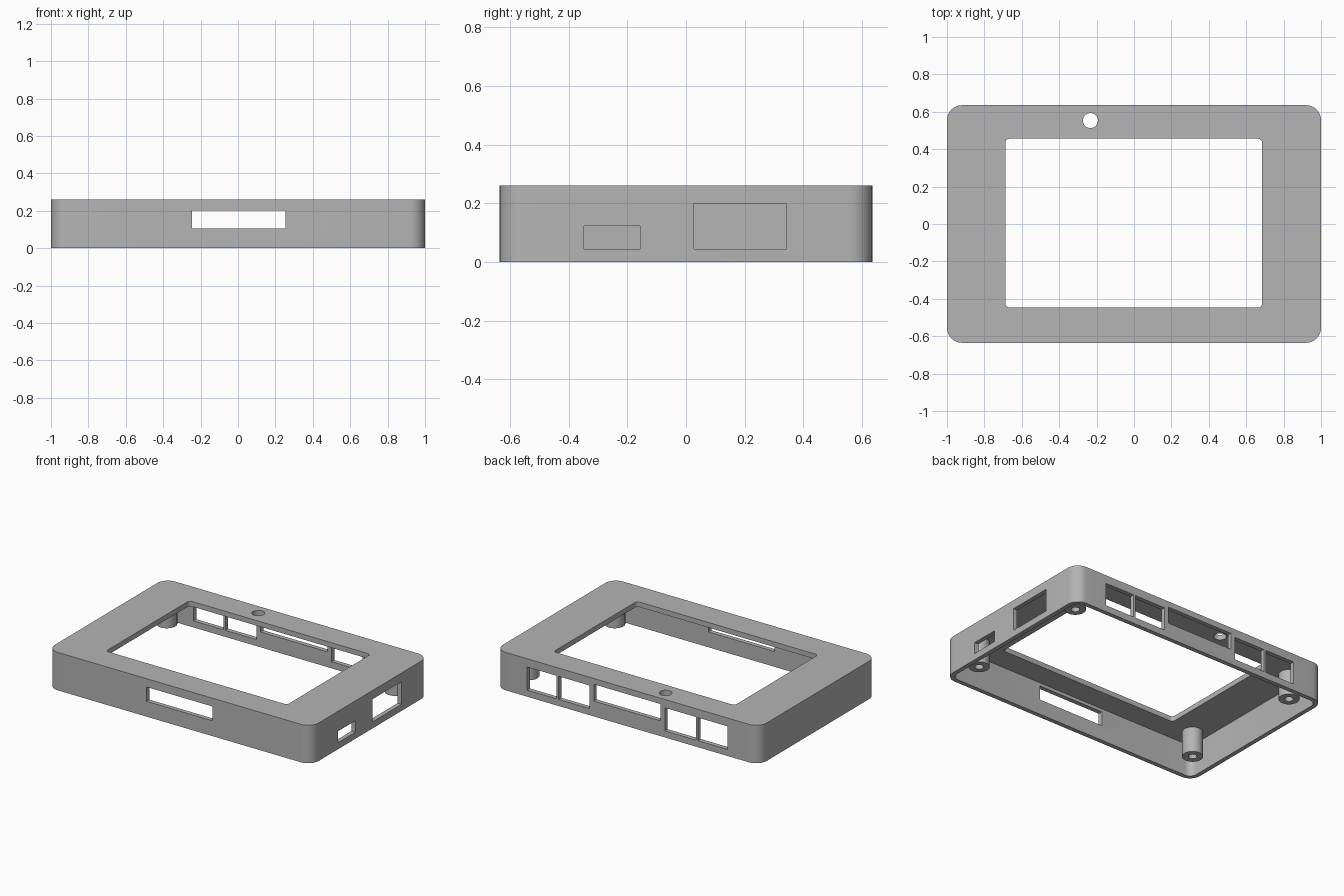
import bpy, bmesh
from math import cos, sin, pi, radians

old = bpy.data.objects.get("Cube")
if old:
    bpy.data.objects.remove(old)

HX, HY, H = 1.0, 0.635, 0.26     # outer half sizes and height
WALL, TOP = 0.03, 0.225          # wall thickness, underside of the top plate

grey = bpy.data.materials.new("plain grey")
grey.use_nodes = True
grey.diffuse_color = (0.46, 0.46, 0.46, 1)
grey.node_tree.nodes["Principled BSDF"].inputs["Base Color"].default_value = grey.diffuse_color


def rounded_outline(x0, x1, y0, y1, r, steps=8):
    corners = [(x1 - r, y1 - r), (x0 + r, y1 - r), (x0 + r, y0 + r), (x1 - r, y0 + r)]
    return [(cx + r * cos(a), cy + r * sin(a))
            for i, (cx, cy) in enumerate(corners)
            for a in [(i + k / steps) * pi / 2 for k in range(steps + 1)]]


def circle_outline(cx, cy, r, n=40):
    return [(cx + r * cos(2 * pi * k / n), cy + r * sin(2 * pi * k / n)) for k in range(n)]


def prism(name, outline, z0, z1):
    bm = bmesh.new()
    base = bm.faces.new([bm.verts.new((x, y, z0)) for x, y in outline])
    up = bmesh.ops.extrude_face_region(bm, geom=[base])["geom"]
    bmesh.ops.translate(bm, vec=(0, 0, z1 - z0),
                        verts=[v for v in up if isinstance(v, bmesh.types.BMVert)])
    bmesh.ops.recalc_face_normals(bm, faces=bm.faces)
    mesh = bpy.data.meshes.new(name)
    bm.to_mesh(mesh)
    bm.free()
    obj = bpy.data.objects.new(name, mesh)
    bpy.context.collection.objects.link(obj)
    mesh.materials.append(grey)
    return obj


def box(name, x0, x1, y0, y1, z0, z1):
    return prism(name, [(x0, y0), (x1, y0), (x1, y1), (x0, y1)], z0, z1)


def cut(target, cutter):
    cutter.hide_render = True
    mod = target.modifiers.new("cut", "BOOLEAN")
    mod.operation, mod.solver, mod.object = "DIFFERENCE", "EXACT", cutter
    bpy.context.view_layer.objects.active = target
    bpy.ops.object.modifier_apply(modifier=mod.name)
    bpy.data.objects.remove(cutter)


def smooth(obj):
    bpy.ops.object.select_all(action="DESELECT")
    obj.select_set(True)
    bpy.context.view_layer.objects.active = obj
    bpy.ops.object.shade_smooth_by_angle(angle=radians(30))


# Shell: rounded case, open underneath
case = prism("case_shell", rounded_outline(-HX, HX, -HY, HY, 0.08), 0, H)
cut(case, prism("cavity", rounded_outline(-HX + WALL, HX - WALL, -HY + WALL, HY - WALL, 0.05), -0.1, TOP))

# Screen opening and button hole in the top plate
cut(case, prism("screen_opening", rounded_outline(-0.688, 0.685, -0.447, 0.456, 0.022), 0.1, 0.4))
cut(case, prism("button_hole", circle_outline(-0.233, 0.553, 0.04), 0.1, 0.4))

# Front slot and wide middle port at the back
cut(case, box("front_slot", -0.247, 0.253, -0.7, -0.55, 0.105, 0.203))
cut(case, box("back_slot", -0.253, 0.253, 0.55, 0.7, 0.105, 0.22))

# Paired ports at the back
for side in (-1, 1):
    for inner, outer in ((0.285, 0.52), (0.535, 0.76)):
        a, b = sorted((side * inner, side * outer))
        cut(case, box("back_port", a, b, 0.55, 0.7, 0.045, 0.203))

# Small and large ports on the +x side
for y0, y1, top in ((-0.348, -0.157, 0.123), (0.027, 0.342, 0.2)):
    cut(case, box("side_port", 0.9, 1.1, y0, y1, 0.045, top))
smooth(case)

# Screw posts with blind holes
for sx, lr in ((-1, "right"), (1, "left")):
    for sy, fb in ((-1, "front"), (1, "back")):
        x, y = sx * 0.865, sy * 0.465
        post = prism(f"{fb}_{lr}_screw_post", circle_outline(x, y, 0.065), 0.05, TOP + 0.01)
        cut(post, prism("screw_hole", circle_outline(x, y, 0.027, 24), 0, 0.2))
        smooth(post)
